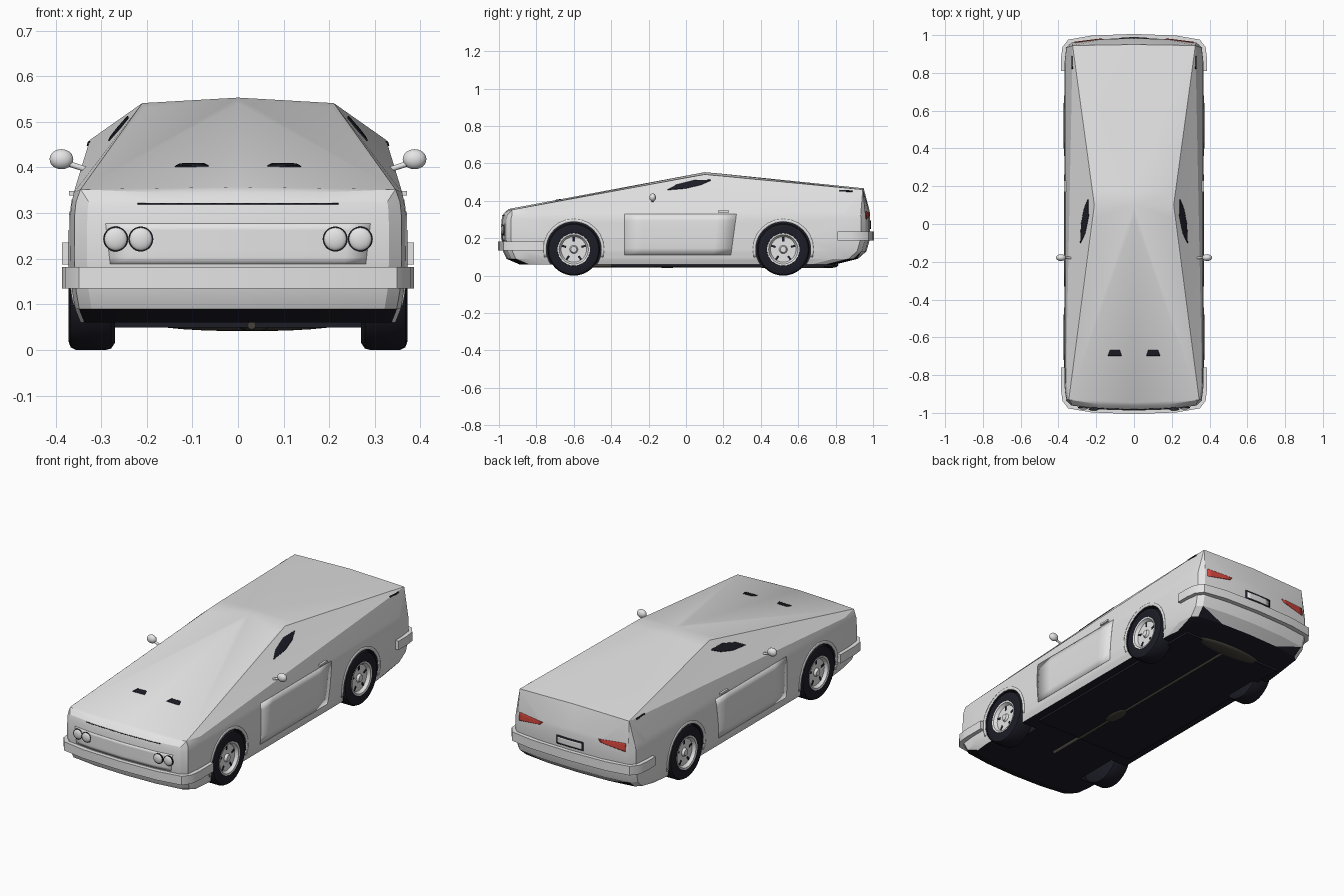
import bpy, bmesh, math
from mathutils import Matrix, Vector
from mathutils.bvhtree import BVHTree

if "Cube" in bpy.data.objects:
    bpy.data.objects.remove(bpy.data.objects["Cube"])


def material(name, r, g, b):
    m = bpy.data.materials.new(name)
    m.use_nodes = True
    m.diffuse_color = (r, g, b, 1)
    m.node_tree.nodes["Principled BSDF"].inputs["Base Color"].default_value = (r, g, b, 1)
    return m


PAINT = material("pale grey paint", 0.78, 0.78, 0.78)
DARK = material("dark rubber", 0.012, 0.012, 0.02)
RED = material("red lamp", 0.65, 0.06, 0.045)
PIPE = material("exhaust metal", 0.06, 0.055, 0.045)


def finish(name, bm, mat, angle=30):
    bmesh.ops.recalc_face_normals(bm, faces=bm.faces)
    me = bpy.data.meshes.new(name)
    bm.to_mesh(me)
    bm.free()
    me.materials.append(mat)
    ob = bpy.data.objects.new(name, me)
    bpy.context.collection.objects.link(ob)
    smooth(ob, angle)
    return ob


def smooth(ob, angle):
    bpy.ops.object.select_all(action='DESELECT')
    ob.select_set(True)
    bpy.context.view_layer.objects.active = ob
    bpy.ops.object.shade_smooth_by_angle(angle=math.radians(angle))


def box(name, mat, centre, size):
    bm = bmesh.new()
    bmesh.ops.create_cube(bm, size=1, matrix=Matrix.Translation(centre) @ Matrix.Diagonal((*size, 1)))
    return finish(name, bm, mat)


def ball(name, mat, centre, radii):
    bm = bmesh.new()
    bmesh.ops.create_uvsphere(bm, u_segments=20, v_segments=12, radius=1,
                              matrix=Matrix.Translation(centre) @ Matrix.Diagonal((*radii, 1)))
    return finish(name, bm, mat, 60)


def rod(name, mat, a, b, radius, sides=16):
    a, b = Vector(a), Vector(b)
    turn = (b - a).to_track_quat('Z', 'Y').to_matrix().to_4x4()
    bm = bmesh.new()
    bmesh.ops.create_cone(bm, cap_ends=True, segments=sides, radius1=radius, radius2=radius,
                          depth=(b - a).length, matrix=Matrix.Translation((a + b) / 2) @ turn)
    return finish(name, bm, mat, 40)


def lathe(name, mat, profile, centre, s):
    # profile is (radius, outward distance), turned about the x axis
    bm = bmesh.new()
    vs = [bm.verts.new((s * x, 0, r)) for r, x in profile]
    es = [bm.edges.new(p) for p in zip(vs, vs[1:])]
    bmesh.ops.spin(bm, geom=vs + es, cent=(0, 0, 0), axis=(1, 0, 0), angle=2 * math.pi, steps=40)
    bmesh.ops.remove_doubles(bm, verts=bm.verts, dist=0.0005)
    bmesh.ops.translate(bm, verts=bm.verts, vec=centre)
    return finish(name, bm, mat, 35)


# Body shell: wedge-shaped hull around stacked outlines and the roof points
bm = bmesh.new()
levels = [(0.06, 0.345, -0.89, 0.80), (0.09, 0.357, -0.96, 0.92), (0.13, 0.364, -0.978, 0.965),
          (0.2, 0.368, -0.986, 0.985), (0.3, 0.367, -0.986, 0.985),
          (0.325, 0.364, -0.98, 0.984), (0.345, 0.36, -0.962, 0.982)]
corner = [(0, 0), (0.5, 0.006), (0.9, 0.025), (0.975, 0.05), (1, 0.13)]
for z, w, front, back in levels:
    for s in (1, -1):
        for k, d in corner:
            bm.verts.new((s * w * k, front + d, z))
            bm.verts.new((s * w * k, back - d, z))
top = [(0.345, -0.93, 0.352), (0.205, 0.03, 0.53), (0.21, 0.1, 0.541), (0.215, 0.17, 0.536), (0.325, 0.945, 0.46)]
for x, y, z in top:
    for s in (1, -1):
        bm.verts.new((s * x, y, z))
for y, z in [(-0.945, 0.357), (0.03, 0.54), (0.1, 0.553), (0.17, 0.547), (0.95, 0.467)]:
    bm.verts.new((0, y, z))
out = bmesh.ops.convex_hull(bm, input=bm.verts)
bmesh.ops.delete(bm, geom=list({g for k in ("geom_interior", "geom_unused") for g in out[k]
                                if isinstance(g, bmesh.types.BMVert)}), context='VERTS')
bmesh.ops.recalc_face_normals(bm, faces=bm.faces)
shell = BVHTree.FromBMesh(bm)
body = finish("body_shell", bm, PAINT, 18)
body.data.materials.append(DARK)
for p in body.data.polygons:
    p.material_index = int(p.normal.z < -0.75)

# Wheel wells cut from the shell
WHEELS = {"front": -0.6, "rear": 0.52}
cutters = []
for y in WHEELS.values():
    for s in (1, -1):
        c = rod("well_cutter", DARK, (s * 0.25, y, 0.14), (s * 0.5, y, 0.14), 0.147, 40)
        c.hide_render = True
        cut = body.modifiers.new("well", 'BOOLEAN')
        cut.object, cut.operation, cut.solver = c, 'DIFFERENCE', 'EXACT'
        cut.material_mode = 'TRANSFER'
        cutters.append(c)
baked = bpy.data.meshes.new_from_object(body.evaluated_get(bpy.context.evaluated_depsgraph_get()))
body.modifiers.clear()
body.data = baked
for c in cutters:
    bpy.data.objects.remove(c)
smooth(body, 18)


def on_shell(u, v, axis, s):
    # point of the shell seen along one axis from side s
    start = [u, v]
    start.insert(axis, s * 3)
    way = Vector((0, 0, 0))
    way[axis] = -s
    hit = shell.ray_cast(Vector(start), way)[0]
    return hit if hit else shell.find_nearest(Vector(start))[0]


def resample(line, n):
    pts = [Vector(line[0])]
    for a, b in zip(line, line[1:]):
        pts += [Vector(a).lerp(Vector(b), i / n) for i in range(1, n + 1)]
    return pts


def patch(name, mat, lo, hi, axis, s, thick=0.006, n=6, rows=6):
    # thin plate that follows the shell between two lines
    lo, hi = resample(lo, n), resample(hi, n)
    bm = bmesh.new()
    grid = [[bm.verts.new(on_shell(*a.lerp(b, r / rows), axis, s)) for a, b in zip(lo, hi)]
            for r in range(rows + 1)]
    for r, q in zip(grid, grid[1:]):
        for i in range(len(r) - 1):
            bm.faces.new((r[i], r[i + 1], q[i + 1], q[i]))
    ob = finish(name, bm, mat)
    m = ob.modifiers.new("thickness", 'SOLIDIFY')
    m.thickness, m.offset = thick, 0
    return ob


def arc(y, r):
    return [(y + r * math.cos(t), 0.14 + r * math.sin(t)) for t in (math.radians(a) for a in range(-15, 196, 15))]


def bumper(name, s, start, z0, z1):
    half = [(0.366, start), (0.366, 0.88), (0.36, 0.93), (0.342, 0.957), (0.22, 0.978), (0, 0.986)]
    path = [Vector((x, s * y)) for x, y in half] + [Vector((-x, s * y)) for x, y in half[-2::-1]]
    shape = [(-0.02, z0), (0.007, z0), (0.014, z0 + 0.01), (0.014, z1 - 0.012), (0.007, z1), (-0.02, z1)]
    bm = bmesh.new()
    rings = []
    for i, p in enumerate(path):
        t = (path[min(i + 1, len(path) - 1)] - path[max(i - 1, 0)]).normalized()
        side = Vector((-t.y, t.x)) * s
        rings.append([bm.verts.new((*(p + side * o), z)) for o, z in shape])
    for a, b in zip(rings, rings[1:]):
        for j in range(len(shape)):
            k = (j + 1) % len(shape)
            bm.faces.new((a[j], a[k], b[k], b[j]))
    bm.faces.new(rings[0])
    bm.faces.new(rings[-1])
    finish(name, bm, PAINT, 35)


bumper("front_bumper", -1, 0.76, 0.135, 0.182)
bumper("rear_bumper", 1, 0.81, 0.187, 0.235)

# Wheels
tyre = [(0, 0), (0.125, 0), (0.137, 0.008), (0.14, 0.02), (0.14, 0.085), (0.134, 0.097), (0.12, 0.102), (0.088, 0.1), (0.084, 0.085)]
rim = [(0, 0.096), (0.016, 0.095), (0.022, 0.083), (0.068, 0.083), (0.078, 0.099), (0.087, 0.101), (0.087, 0.07)]
for end, y in WHEELS.items():
    for s, side in ((1, "left"), (-1, "right")):
        hub = Vector((s * 0.27, y, 0.14))
        lathe(f"{end}_{side}_tyre", DARK, tyre, hub, s)
        lathe(f"{end}_{side}_rim", PAINT, rim, hub, s)
        for i in range(5):
            a = 2 * math.pi * i / 5 - math.pi / 2 + 0.63
            slot = box(f"{end}_{side}_rim_slot", DARK, (0, 0, 0), (0.004, 0.024, 0.011))
            slot.matrix_world = (Matrix.Translation(hub + Vector((s * 0.083, 0, 0)))
                                 @ Matrix.Rotation(a, 4, 'X') @ Matrix.Translation((0, 0.055, 0)))
        patch(f"{end}_{side}_arch_trim", PAINT, arc(y, 0.148), arc(y, 0.163), 0, s, n=2, rows=2)

# Parts that repeat on both sides
for s, side in ((1, "left"), (-1, "right")):
    patch(f"{side}_window", DARK, [(-0.1, 0.457), (0, 0.466), (0.08, 0.485), (0.13, 0.507)],
          [(-0.1, 0.459), (-0.05, 0.485), (0.04, 0.508), (0.13, 0.511)], 0, s)
    patch(f"{side}_door", PAINT, [(-0.33, 0.11), (0.24, 0.11)], [(-0.33, 0.33), (0.27, 0.33)], 0, s, 0.004)
    patch(f"{side}_rear_vent", DARK, [(0.82, 0.45), (0.89, 0.447)], [(0.82, 0.456), (0.89, 0.455)], 0, s)
    grip = on_shell(0.2, 0.343, 0, s)
    box(f"{side}_door_handle", PAINT, grip, (0.02, 0.06, 0.01))
    rod(f"{side}_mirror_arm", PAINT, (s * 0.325, -0.18, 0.393), (s * 0.38, -0.178, 0.411), 0.006)
    ball(f"{side}_mirror", PAINT, (s * 0.387, -0.178, 0.418), (0.026, 0.018, 0.022))
    patch(f"{side}_tail_lamp", RED, [(s * 0.18, 0.32), (s * 0.315, 0.30)],
          [(s * 0.165, 0.336), (s * 0.315, 0.343)], 1, 1)
    patch(f"{side}_bonnet_vent", DARK, [(s * 0.065, -0.697), (s * 0.138, -0.697)],
          [(s * 0.075, -0.668), (s * 0.128, -0.668)], 2, 1)
    for x in (0.213, 0.268):
        p = on_shell(s * x, 0.243, 1, -1)
        rod(f"{side}_headlamp_ring", DARK, p, p + Vector((0, -0.006, 0)), 0.0275, 28)
        ball(f"{side}_headlamp", PAINT, p + Vector((0, -0.004, 0)), (0.0255, 0.01, 0.0255))

# Nose and tail details
patch("nose_panel", PAINT, [(-0.28, 0.188), (0.28, 0.188)], [(-0.29, 0.277), (0.29, 0.277)], 1, -1, 0.004, 12)
patch("bonnet_seam", DARK, [(-0.22, 0.319), (0.22, 0.319)], [(-0.22, 0.322), (0.22, 0.322)], 1, -1, 0.003, 12, 1)
patch("plate_frame", DARK, [(-0.08, 0.25), (0.08, 0.25)], [(-0.08, 0.295), (0.08, 0.295)], 1, 1)
patch("number_plate", PAINT, [(-0.07, 0.256), (0.07, 0.256)], [(-0.07, 0.287), (0.07, 0.287)], 1, 1, 0.009)

# Underside
box("floor_pan", DARK, (0, 0.19, 0.056), (0.6, 1.18, 0.014))
rod("exhaust_pipe", PIPE, (0.03, -0.6, 0.054), (0.03, 0.78, 0.05), 0.009)
ball("middle_silencer", PIPE, (0.035, -0.1, 0.053), (0.035, 0.08, 0.012))
ball("rear_silencer", PIPE, (0.02, 0.77, 0.056), (0.2, 0.045, 0.015))
